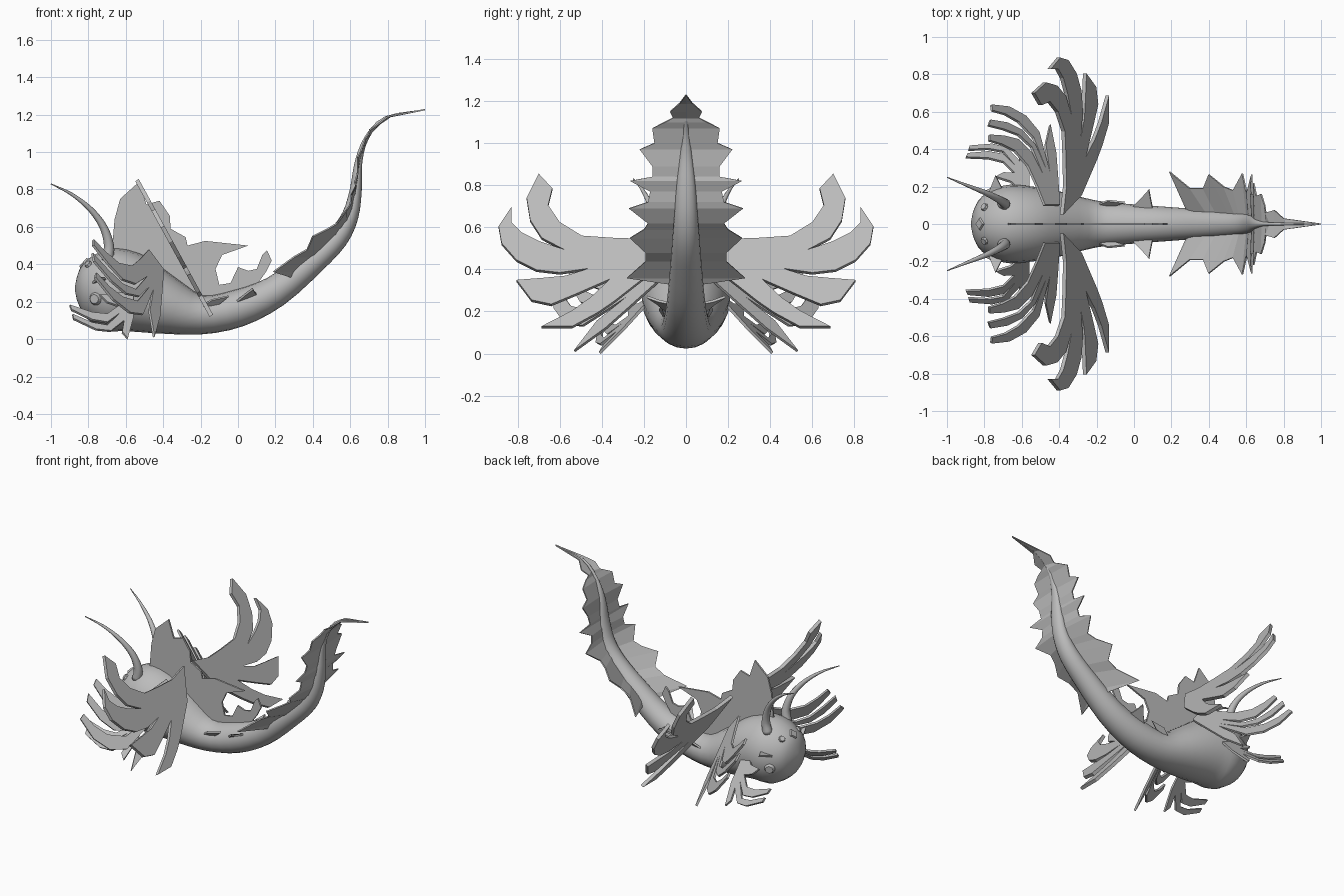
import bpy, bmesh, math
from mathutils import Vector

cube = bpy.data.objects.get("Cube")
if cube:
    bpy.data.objects.remove(cube)

grey = bpy.data.materials.new("plain_grey")
grey.use_nodes = True
grey.diffuse_color = (0.5, 0.5, 0.5, 1)
grey.node_tree.nodes["Principled BSDF"].inputs["Base Color"].default_value = (0.5, 0.5, 0.5, 1)


def make(name, verts, faces, thick=0, mirror=False, smooth=False):
    mesh = bpy.data.meshes.new(name)
    mesh.from_pydata([tuple(v) for v in verts], [], faces)
    bm = bmesh.new()
    bm.from_mesh(mesh)
    bmesh.ops.recalc_face_normals(bm, faces=bm.faces)
    bm.to_mesh(mesh)
    bm.free()
    mesh.materials.append(grey)
    ob = bpy.data.objects.new(name, mesh)
    bpy.context.collection.objects.link(ob)
    if thick:
        mod = ob.modifiers.new("thickness", "SOLIDIFY")
        mod.thickness, mod.offset = thick, 0
    if mirror:
        mod = ob.modifiers.new("mirror", "MIRROR")
        mod.use_axis = (False, True, False)
        mod.use_mirror_merge = False
    if smooth:
        mesh.polygons.foreach_set("use_smooth", [True] * len(mesh.polygons))


def plate(name, pts, thick, mirror=True):
    """One flat outlined sheet."""
    make(name, pts, [tuple(range(len(pts)))], thick, mirror)


def spline(points, steps):
    """Smooth curve through points of any dimension."""
    p = [Vector(q) for q in points]
    p = [p[0] * 2 - p[1]] + p + [p[-1] * 2 - p[-2]]
    out = []
    for i in range(1, len(p) - 2):
        a, b, c, d = p[i - 1:i + 3]
        for k in range(steps):
            t = k / steps
            out.append(0.5 * (2 * b + (c - a) * t + (2 * a - 5 * b + 4 * c - d) * t * t
                              + (3 * b - a - 3 * c + d) * t ** 3))
    return out + [p[-2]]


def tube(name, path, radii, n=20, mirror=False):
    """Closed loft of ellipses; radii hold (up, sideways)."""
    verts, faces = [], []
    for i, c in enumerate(path):
        t = path[min(i + 1, len(path) - 1)] - path[max(i - 1, 0)]
        up = t.cross(Vector((0, 1, 0))).normalized()
        across = up.cross(t).normalized()
        for k in range(n):
            a = math.tau * k / n
            verts.append(c + up * radii[i][0] * math.cos(a) + across * radii[i][1] * math.sin(a))
    for i in range(len(path) - 1):
        for k in range(n):
            j = (k + 1) % n
            faces.append((i * n + k, i * n + j, i * n + n + j, i * n + n + k))
    faces += [tuple(range(n)), tuple(range(len(verts) - n, len(verts)))]
    make(name, verts, faces, mirror=mirror, smooth=True)


# Body: x, z, half height, half width along the spine
spine = [(-.872, .27, .01, .01), (-.855, .27, .08, .08), (-.81, .27, .155, .15), (-.7, .265, .218, .205),
         (-.58, .25, .215, .205), (-.4, .185, .162, .175), (-.2, .13, .106, .125), (0, .165, .1, .105),
         (.2, .255, .085, .09), (.4, .415, .07, .075), (.53, .54, .06, .065), (.6, .66, .045, .055),
         (.63, .8, .032, .045), (.645, .95, .02, .028), (.69, 1.08, .012, .012), (.79, 1.185, .007, .007),
         (1, 1.227, .002, .002)]
rings = spline(spine, 3)
tube("body", [Vector((v[0], 0, v[1])) for v in rings], [(max(v[2], .002), max(v[3], .002)) for v in rings])

# Horns
horn = spline([(-.70, .105, .42), (-.69, .11, .5), (-.72, .13, .6), (-.79, .165, .695),
               (-.89, .205, .775), (-1, .25, .83)], 4)
tube("horns", horn, [(.032 * (1 - i / len(horn)) + .001,) * 2 for i in range(len(horn))], n=10, mirror=True)

# Dorsal fin: x, z outline standing on the midline
dorsal = [(-.68, .4), (-.66, .64), (-.63, .75), (-.53, .84), (-.49, .72), (-.42, .74), (-.365, .66),
          (-.36, .59), (-.28, .545), (-.27, .5), (-.175, .525), (.055, .5), (-.085, .45), (-.12, .375),
          (-.1, .29), (-.04, .3), (0, .385), (.055, .365), (.1, .375), (.13, .45), (.155, .475), (.18, .42),
          (.15, .36), (.1, .29), (0, .22), (-.2, .18), (-.4, .2)]
plate("dorsal_fin", [(x, 0, z) for x, z in dorsal], .012, False)

# Large wings: y, z outline on one sloping plane
wing = [(.05, .57), (.2, .54), (.35, .545), (.495, .555), (.6, .62), (.655, .7), (.635, .78), (.70, .85),
        (.757, .735), (.74, .63), (.685, .545), (.58, .49), (.7, .53), (.78, .57), (.83, .62), (.83, .69),
        (.89, .6), (.876, .52), (.805, .44), (.71, .393), (.6, .38), (.46, .4), (.57, .365),
        (.676, .355), (.805, .345), (.733, .25), (.64, .23), (.52, .28), (.36, .35),
        (.45, .265), (.54, .2), (.686, .125), (.54, .125), (.42, .19), (.34, .245), (.155, .39)]
plate("large_wings", [(-.54 + (.85 - z) * .548, y, z) for y, z in wing], .022)

# Upper gill fans: x, y outline on a plane facing back and outward
gill = [(-.40, .1), (-.48, .1), (-.52, .2), (-.57, .31), (-.64, .39), (-.71, .425), (-.775, .445),
        (-.775, .475), (-.7, .47), (-.62, .45), (-.55, .38), (-.49, .26), (-.55, .41), (-.62, .475),
        (-.7, .505), (-.78, .525), (-.77, .555), (-.68, .54), (-.6, .5), (-.53, .42), (-.47, .28),
        (-.54, .46), (-.62, .545), (-.69, .585), (-.76, .605), (-.765, .636), (-.67, .625), (-.58, .575),
        (-.51, .49), (-.455, .28), (-.475, .42), (-.45, .53), (-.42, .38), (-.41, .25)]
plate("upper_gills", [(x, y, .45 - 1.34 * (x + .46) - .99 * (y - .1)) for x, y in gill], .014)

# Lower gill fans: x, y outline on a plane facing up and outward
fan = [(-.56, .17), (-.62, .19), (-.66, .225), (-.74, .25), (-.7, .272), (-.64, .27), (-.7, .33), (-.78, .35),
       (-.9, .355), (-.89, .375), (-.78, .385), (-.7, .37), (-.63, .3), (-.7, .385), (-.78, .4),
       (-.885, .395), (-.88, .415), (-.76, .425), (-.68, .405), (-.61, .33), (-.62, .39), (-.59, .41), (-.56, .3)]
plate("lower_gills", [(x, y, .175 - .38 * (x + .9) - 1.1 * (y - .36)) for x, y in fan], .014)


# Tail fin: ragged edge joined to the spine at equal heights
def spine_x(z):
    for a, b in zip(spine[7:], spine[8:]):
        if z <= b[1]:
            return a[0] + (b[0] - a[0]) * (z - a[1]) / (b[1] - a[1])
    return 1


edge = [(.28, .08, .33), (.19, .28, .36), (.3, .19, .44), (.37, .19, .48), (.4, .265, .55), (.48, .2, .59),
        (.53, .18, .62), (.58, .27, .69), (.6, .18, .72), (.605, .17, .77), (.63, .265, .82), (.625, .16, .84),
        (.64, .16, .89), (.64, .22, .97), (.655, .15, 1.0), (.68, .16, 1.07), (.7, .1, 1.1), (.705, .06, 1.12),
        (.75, .075, 1.15), (.8, .03, 1.19), (1, .002, 1.227)]
verts = []
for x, y, z in edge:
    verts += [(spine_x(z), 0, z), (x, y, z)]
make("tail_fin", verts, [(2 * i, 2 * i + 1, 2 * i + 3, 2 * i + 2) for i in range(len(edge) - 1)], .008, True)

# Small side fins, flank scales and cheek spikes
small = {"hind_fins": [(-.02, .08, .19), (.04, .14, .24), (.08, .185, .27), (.09, .13, .25), (.1, .08, .24)],
         "flank_scales": [(-.2, .1, .17), (-.14, .125, .21), (-.05, .115, .23), (-.1, .1, .19)],
         "cheek_spikes": [(-.78, .16, .3), (-.74, .26, .33), (-.70, .18, .32)]}
for name, pts in small.items():
    plate(name, pts, .012)


def button(name, place, facing, size, sides, mirror=False):
    """Low raised disc on the skin."""
    bm = bmesh.new()
    bmesh.ops.create_cone(bm, cap_ends=True, segments=sides, radius1=size, radius2=size * .7, depth=.02)
    turn = Vector(facing).to_track_quat("Z", "Y")
    pts = [turn @ v.co + Vector(place) for v in bm.verts]
    faces = [tuple(v.index for v in f.verts) for f in bm.faces]
    bm.free()
    make(name, pts, faces, mirror=mirror)


# Face details
button("eyes", (-.765, .18, .215), (-.4, .9, -.1), .035, 16, True)
button("brow_spots", (-.80, .09, .40), (-.6, .45, .65), .025, 8, True)
button("forehead_mark", (-.822, 0, .405), (-.75, 0, .65), .04, 4)
